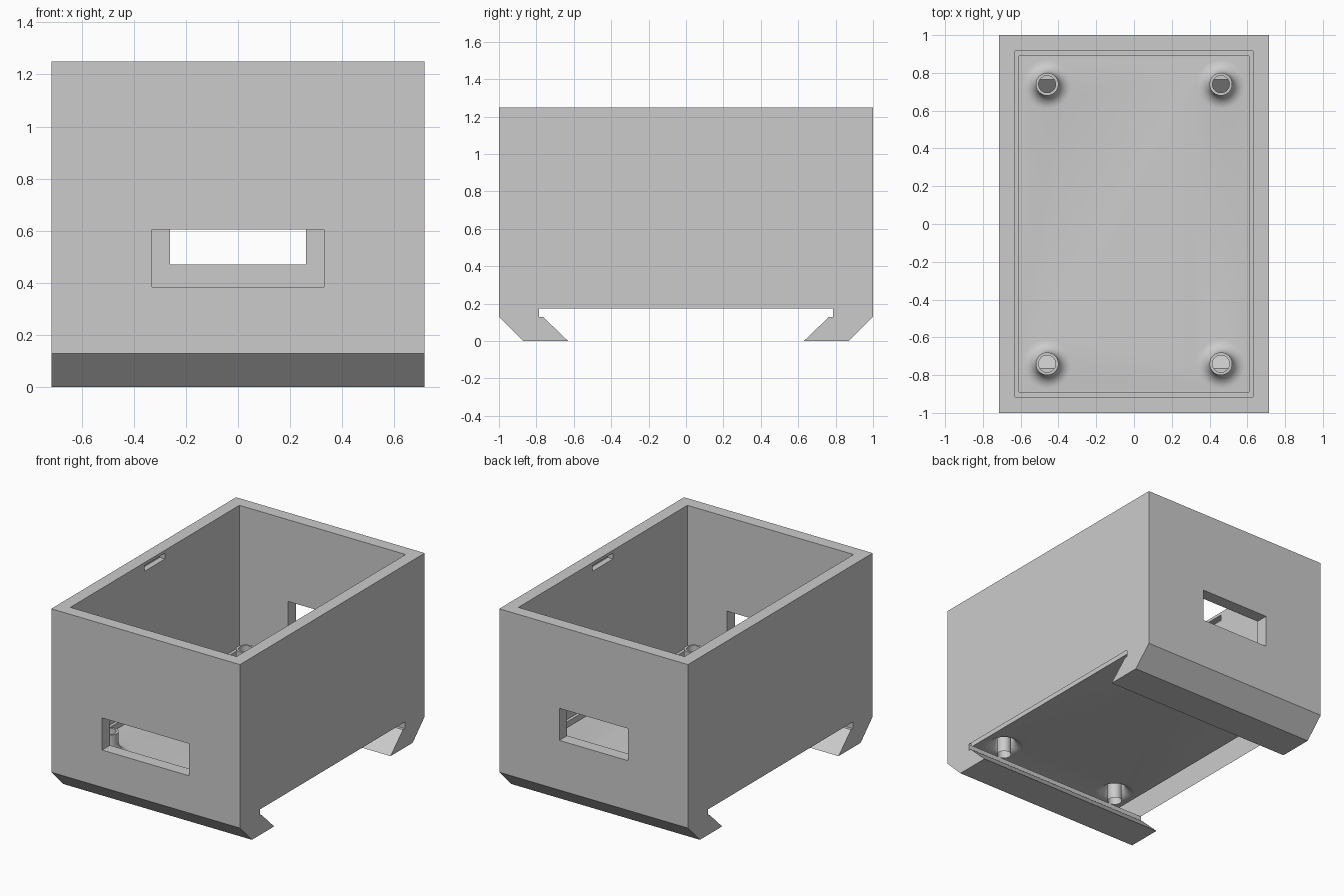
import bpy, bmesh, math
from mathutils import Matrix

cube = bpy.data.objects.get("Cube")
if cube:
    bpy.data.objects.remove(cube, do_unlink=True)

HALF_X, TOP, UNDER, FLOOR = 0.715, 1.25, 0.175, 0.24

grey = bpy.data.materials.new("light grey")
grey.use_nodes = True
colour = (0.6, 0.6, 0.6, 1)
grey.diffuse_color = colour
grey.node_tree.nodes["Principled BSDF"].inputs["Base Color"].default_value = colour


def finish(name, bm):
    bmesh.ops.recalc_face_normals(bm, faces=bm.faces)
    mesh = bpy.data.meshes.new(name)
    bm.to_mesh(mesh)
    bm.free()
    mesh.materials.append(grey)
    obj = bpy.data.objects.new(name, mesh)
    bpy.context.collection.objects.link(obj)
    return obj


def box(name, x, y, z):
    """Box from (low, high) pairs."""
    bm = bmesh.new()
    bmesh.ops.create_cube(bm, size=1)
    for v in bm.verts:
        v.co = [a + (b - a) * (c + 0.5) for (a, b), c in zip((x, y, z), v.co)]
    return finish(name, bm)


def lathe(name, profile, x, y, steps=40):
    """Closed solid of revolution from (radius, z) points, first to last up the side."""
    bm = bmesh.new()
    rings = [[bm.verts.new((x + r * math.cos(math.tau * i / steps),
                            y + r * math.sin(math.tau * i / steps), z))
              for i in range(steps)] for r, z in profile]
    for low, high in zip(rings, rings[1:]):
        for i in range(steps):
            j = (i + 1) % steps
            bm.faces.new((low[i], low[j], high[j], high[i]))
    bm.faces.new(rings[0])
    bm.faces.new(rings[-1])
    return finish(name, bm)


def combine(target, tool, operation):
    """Apply a boolean and discard the tool."""
    tool.hide_render = True
    mod = target.modifiers.new("combine", 'BOOLEAN')
    mod.operation, mod.solver, mod.object = operation, 'EXACT', tool
    bpy.context.view_layer.update()
    graph = bpy.context.evaluated_depsgraph_get()
    mesh = bpy.data.meshes.new_from_object(target.evaluated_get(graph))
    target.modifiers.clear()
    target.data = mesh
    bpy.data.objects.remove(tool, do_unlink=True)


# Body: side profile with hooked rails, extruded across the width
half = [(1, TOP), (1, 0.13), (0.87, 0), (0.63, 0), (0.765, 0.13),
        (0.785, 0.13), (0.785, UNDER)]
outline = half + [(-y, z) for y, z in reversed(half)]
bm = bmesh.new()
side = bm.faces.new([bm.verts.new((-HALF_X, y, z)) for y, z in outline])
extruded = bmesh.ops.extrude_face_region(bm, geom=[side])["geom"]
bmesh.ops.translate(bm, vec=(2 * HALF_X, 0, 0),
                    verts=[g for g in extruded if isinstance(g, bmesh.types.BMVert)])
body = finish("enclosure_body", bm)

# Cavity with a small ledge around the floor, windows and lid notches
cutters = [
    box("cavity", (-0.63, 0.63), (-0.915, 0.915), (0.28, 1.4)),
    box("floor_pocket", (-0.61, 0.61), (-0.89, 0.89), (FLOOR, 0.5)),
    box("front_window", (-0.33, 0.33), (-1.1, -0.8), (0.385, 0.605)),
    box("back_window", (-0.26, 0.26), (0.8, 1.1), (0.47, 0.69)),
    box("lid_notches", (-0.67, 0.67), (-0.11, 0.11), (1.19, 1.23)),
]
for cutter in cutters:
    combine(body, cutter, 'DIFFERENCE')

# Hollow mounting posts with flared bases
FLARE, POST_R = 0.07, 0.06
flare = [(POST_R + FLARE * (1 - math.sin(a)), FLOOR + FLARE * (1 - math.cos(a)))
         for a in (math.pi / 2 * i / 8 for i in range(9))]
profile = [(POST_R + FLARE, 0.2)] + flare + [(POST_R, 0.38)]
for x in (-0.46, 0.46):
    for y in (-0.74, 0.74):
        combine(body, lathe("post", profile, x, y), 'UNION')
        combine(body, lathe("bore", [(0.045, 0.15), (0.045, 0.5)], x, y), 'DIFFERENCE')

# Open underside between the rails
bm = bmesh.new()
bm.from_mesh(body.data)
under = [f for f in bm.faces
         if f.normal.z < -0.9 and abs(f.calc_center_median().z - UNDER) < 0.005]
bmesh.ops.delete(bm, geom=under, context='FACES')
bm.to_mesh(body.data)
bm.free()

bpy.ops.object.select_all(action='DESELECT')
body.select_set(True)
bpy.context.view_layer.objects.active = body
bpy.ops.object.shade_smooth_by_angle(angle=math.radians(30))
